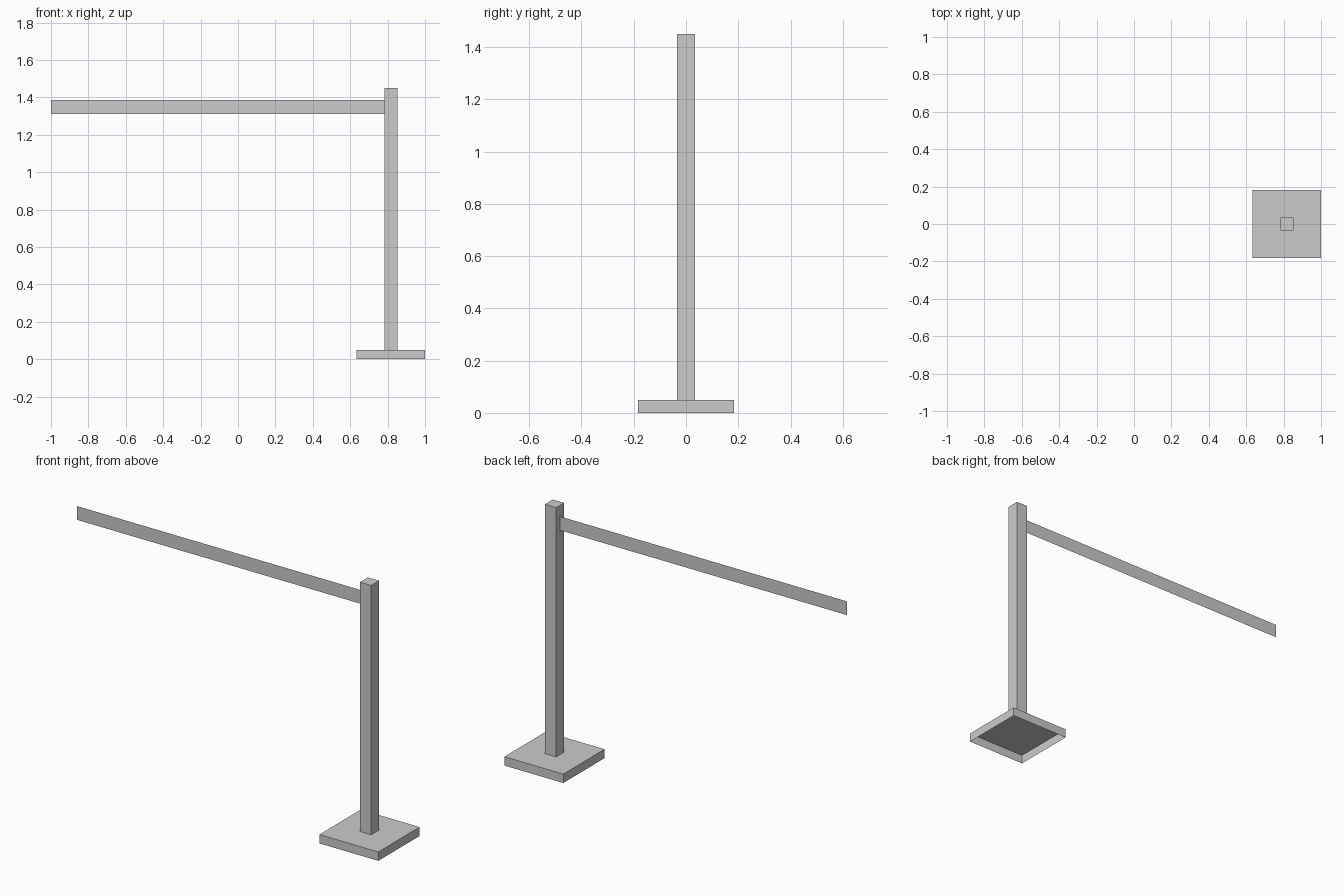
import bpy, bmesh
from mathutils import Matrix, Vector

if "Cube" in bpy.data.objects:
    bpy.data.objects.remove(bpy.data.objects["Cube"])

POST_X = 0.817      # centre line of post and base
BASE_H = 0.05
POST_TOP = 1.45


def add_object(name, bm):
    mesh = bpy.data.meshes.new(name)
    bm.to_mesh(mesh)
    bm.free()
    obj = bpy.data.objects.new(name, mesh)
    bpy.context.collection.objects.link(obj)
    return obj


def box(name, centre, size, open_bottom=False):
    bm = bmesh.new()
    matrix = Matrix.Translation(centre) @ Matrix.Diagonal((*size, 1))
    bmesh.ops.create_cube(bm, size=1, matrix=matrix)
    if open_bottom:
        bm.normal_update()
        under = [f for f in bm.faces if f.normal.z < -0.9]
        bmesh.ops.delete(bm, geom=under, context='FACES_ONLY')
    return add_object(name, bm)


# Square foot: thin shell, open underneath
box("base_plate", Vector((POST_X, 0, BASE_H / 2)), (0.366, 0.366, BASE_H), True)

# Upright square post
box("post", Vector((POST_X, 0, (BASE_H + POST_TOP) / 2)),
    (0.07, 0.07, POST_TOP - BASE_H), True)

# Barrier belt: a single flat strip reaching from the post
bm = bmesh.new()
corners = [(-1, 1.31), (POST_X - 0.035, 1.31), (POST_X - 0.035, 1.387), (-1, 1.387)]
bm.faces.new([bm.verts.new((x, 0, z)) for x, z in corners])
add_object("belt", bm)
